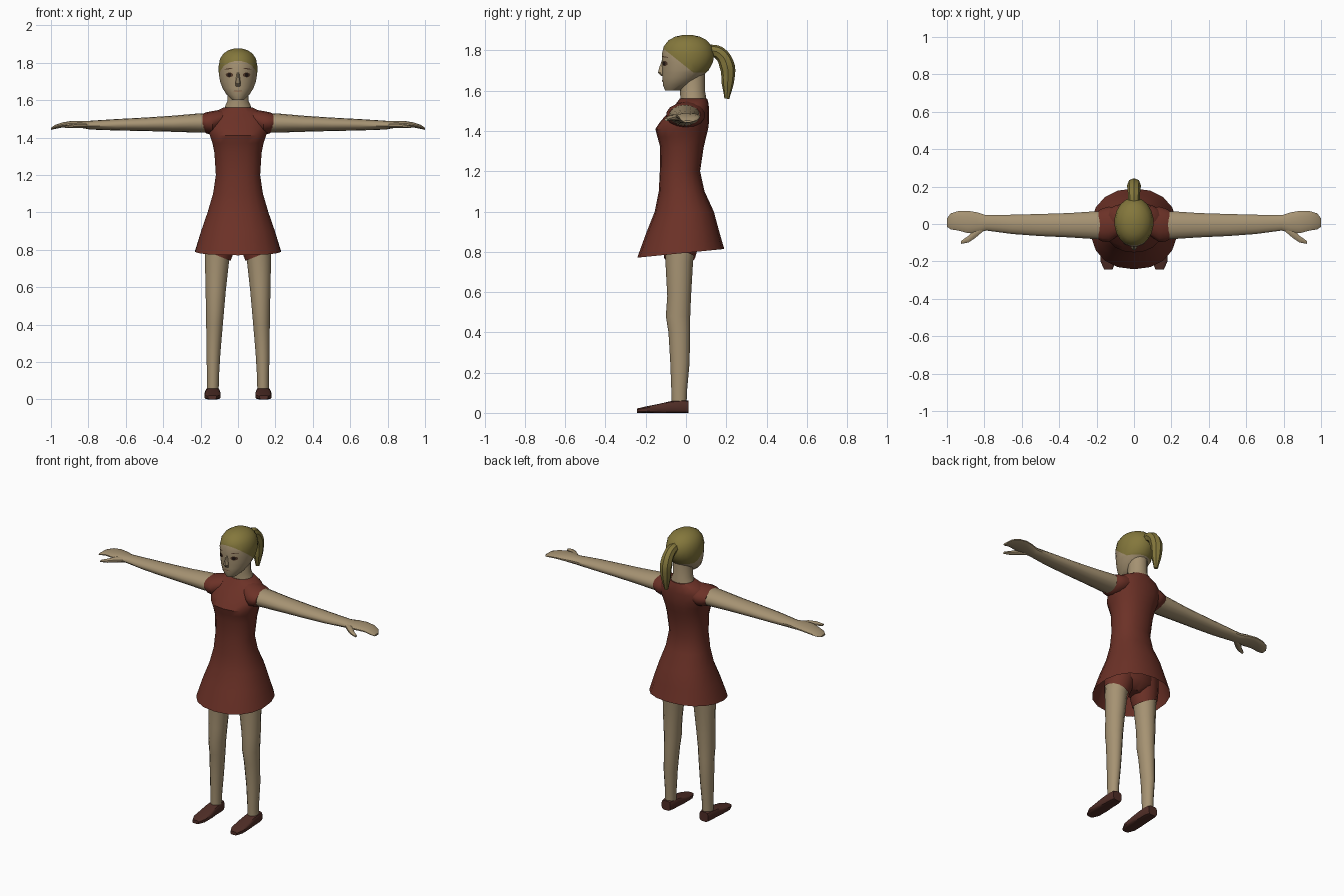
import bpy
import bmesh
from math import cos, sin, pi, radians, copysign
from mathutils import Vector
from mathutils.bvhtree import BVHTree

cube = bpy.data.objects.get("Cube")
if cube:
    bpy.data.objects.remove(cube)

parts = []


def material(name, rgb):
    mat = bpy.data.materials.new(name)
    mat.use_nodes = True
    mat.diffuse_color = (*rgb, 1)
    bsdf = next(n for n in mat.node_tree.nodes if n.type == 'BSDF_PRINCIPLED')
    bsdf.inputs["Base Color"].default_value = (*rgb, 1)
    bsdf.inputs["Roughness"].default_value = 0.8
    return mat


skin = material("skin", (0.38, 0.29, 0.17))
cloth = material("dress_red", (0.15, 0.031, 0.02))
blonde = material("hair_blonde", (0.23, 0.185, 0.045))
leather = material("shoe_brown", (0.08, 0.027, 0.02))
lash = material("eye_brown", (0.09, 0.045, 0.025))
pupil = material("pupil_dark", (0.015, 0.008, 0.006))
lip = material("lip_tan", (0.27, 0.16, 0.09))


def add_object(name, bm, *mats):
    mesh = bpy.data.meshes.new(name)
    bm.to_mesh(mesh)
    bm.free()
    for mat in mats:
        mesh.materials.append(mat)
    obj = bpy.data.objects.new(name, mesh)
    bpy.context.collection.objects.link(obj)
    parts.append(obj)
    return obj


def loft(axis, rings, side=1, n=14, power=1.0, open_start=False):
    """Skin rings (position, a_min, a_max, b_min, b_max) along an axis."""
    order = {'x': (0, 1, 2), 'y': (1, 0, 2), 'z': (2, 0, 1)}[axis]
    bm = bmesh.new()
    loops = []
    for pos, a_min, a_max, b_min, b_max in rings:
        loop = []
        for i in range(n):
            t = 2 * pi * (i + 0.5) / n
            c, s = (copysign(abs(f) ** power, f) for f in (cos(t), sin(t)))
            co = [0, 0, 0]
            co[order[0]] = pos
            co[order[1]] = (a_min + a_max + c * (a_max - a_min)) / 2
            co[order[2]] = (b_min + b_max + s * (b_max - b_min)) / 2
            co[0] *= side
            loop.append(bm.verts.new(co))
        loops.append(loop)
    for low, high in zip(loops, loops[1:]):
        for i in range(n):
            j = (i + 1) % n
            bm.faces.new((low[i], low[j], high[j], high[i]))
    if not open_start:
        bm.faces.new(loops[0])
    bm.faces.new(loops[-1])
    bmesh.ops.recalc_face_normals(bm, faces=bm.faces)
    return bm


def wide(*rings):
    """Rings symmetric in x: (z, half width, front, back)."""
    return [(z, -w, w, front, back) for z, w, front, back in rings]


# Dress with a flared, open skirt whose hem dips at the front
bm = loft('z', wide(
    (0.795, 0.232, -0.242, 0.19), (0.9, 0.2, -0.195, 0.165),
    (1.0, 0.165, -0.155, 0.138), (1.1, 0.135, -0.135, 0.092),
    (1.2, 0.12, -0.13, 0.07), (1.32, 0.128, -0.128, 0.088),
    (1.37, 0.138, -0.142, 0.1), (1.41, 0.152, -0.152, 0.11),
    (1.45, 0.165, -0.125, 0.115), (1.5, 0.165, -0.08, 0.115),
    (1.535, 0.135, -0.05, 0.112), (1.562, 0.075, -0.03, 0.105)),
    n=18, power=0.9, open_start=True)
for v in bm.verts:
    if v.co.z < 0.8:
        v.co.z += 0.1 * v.co.y
add_object("dress", bm, cloth)

# Shorts seat under the skirt
add_object("shorts_seat", loft('z', wide(
    (0.8, 0.05, -0.07, 0.03), (0.85, 0.15, -0.11, 0.08),
    (0.95, 0.15, -0.12, 0.1))), cloth)

# Neck
add_object("neck", loft('z', wide(
    (1.53, 0.075, -0.03, 0.1), (1.57, 0.07, -0.028, 0.1),
    (1.595, 0.058, -0.03, 0.095), (1.71, 0.058, -0.03, 0.095))), skin)

# Head, cut along the hairline and coloured above it
bm = loft('z', wide(
    (1.602, 0.032, -0.105, -0.02), (1.63, 0.062, -0.116, 0.03),
    (1.665, 0.084, -0.117, 0.075), (1.7, 0.097, -0.119, 0.113),
    (1.74, 0.104, -0.12, 0.135), (1.78, 0.105, -0.122, 0.142),
    (1.82, 0.098, -0.112, 0.13), (1.85, 0.078, -0.088, 0.105),
    (1.868, 0.05, -0.055, 0.07), (1.877, 0.018, -0.015, 0.03)), n=20)
hairline = Vector((0, -0.12, 1.815)), Vector((0, 0.8, 1)).normalized()
nape = Vector((0, 0, 1.69)), Vector((0, 0, 1))
for point, normal in (hairline, nape):
    bmesh.ops.bisect_plane(bm, geom=bm.verts[:] + bm.edges[:] + bm.faces[:],
                           plane_co=point, plane_no=normal)
for face in bm.faces:
    mid = face.calc_center_median()
    face.material_index = int(all((mid - p).dot(d) > 0 for p, d in (hairline, nape)))
face_surface = BVHTree.FromBMesh(bm)
add_object("head", bm, skin, blonde)

# Nose
add_object("nose", loft('z', wide(
    (1.672, 0.012, -0.124, -0.1), (1.69, 0.016, -0.141, -0.1),
    (1.715, 0.011, -0.134, -0.1), (1.75, 0.007, -0.121, -0.1)), n=8), skin)


def face_plate(name, mat, x, z, rx, rz, lift, slope=0.0):
    """Thin oval that follows the surface of the face."""
    bm = bmesh.new()

    def on_face(px, pz):
        hit = face_surface.ray_cast(Vector((px, -1, pz)), Vector((0, 1, 0)))[0]
        return bm.verts.new((px, hit.y - lift, pz))

    centre = on_face(x, z)
    rim = []
    for i in range(12):
        t = 2 * pi * i / 12
        rim.append(on_face(x + rx * cos(t), z + rz * sin(t) + slope * rx * cos(t)))
    for a, b in zip(rim, rim[1:] + rim[:1]):
        bm.faces.new((centre, a, b))
    add_object(name, bm, mat)


face_plate("mouth", lip, 0, 1.648, 0.024, 0.005, 0.003)

# Ponytail as a tapered tube
curve = bpy.data.curves.new("ponytail", 'CURVE')
curve.dimensions = '3D'
curve.bevel_depth = 1
curve.bevel_resolution = 2
curve.use_fill_caps = True
curve.resolution_u = 4
spline = curve.splines.new('BEZIER')
path = [(0.11, 1.8, 0.03), (0.165, 1.787, 0.033), (0.205, 1.72, 0.038),
        (0.207, 1.64, 0.031), (0.203, 1.56, 0.012)]
spline.bezier_points.add(len(path) - 1)
for point, (y, z, radius) in zip(spline.bezier_points, path):
    point.co = (0, y, z)
    point.radius = radius
    point.handle_left_type = point.handle_right_type = 'AUTO'
curve.materials.append(blonde)
tail = bpy.data.objects.new("ponytail", curve)
bpy.context.collection.objects.link(tail)
bpy.ops.object.select_all(action='DESELECT')
tail.select_set(True)
bpy.context.view_layer.objects.active = tail
bpy.ops.object.convert(target='MESH')
parts.append(bpy.context.view_layer.objects.active)

# Paired parts
for label, side in (("left", 1), ("right", -1)):
    # Face details
    face_plate(label + "_eye", lash, side * 0.046, 1.735, 0.02, 0.013, 0.002)
    face_plate(label + "_pupil", pupil, side * 0.046, 1.735, 0.01, 0.011, 0.004)
    face_plate(label + "_eyebrow", lash, side * 0.05, 1.768, 0.023, 0.003,
               0.003, -0.15 * side)

    # Cap sleeve, arm with hand, and thumb
    add_object(label + "_sleeve", loft('x', [
        (0.08, -0.06, 0.09, 1.44, 1.55), (0.135, -0.1, 0.095, 1.415, 1.542),
        (0.17, -0.095, 0.085, 1.422, 1.535), (0.19, -0.085, 0.073, 1.44, 1.527)],
        side), cloth)
    add_object(label + "_arm", loft('x', [
        (0.14, -0.08, 0.07, 1.428, 1.53), (0.2, -0.083, 0.07, 1.426, 1.53),
        (0.35, -0.073, 0.06, 1.431, 1.517), (0.5, -0.066, 0.055, 1.435, 1.507),
        (0.65, -0.055, 0.051, 1.438, 1.499), (0.79, -0.036, 0.048, 1.443, 1.49),
        (0.84, -0.05, 0.064, 1.452, 1.49), (0.89, -0.05, 0.072, 1.456, 1.489),
        (0.94, -0.036, 0.07, 1.454, 1.481), (0.98, -0.03, 0.058, 1.446, 1.467),
        (1.0, -0.015, 0.03, 1.441, 1.452)], side), skin)
    add_object(label + "_thumb", loft('x', [
        (0.8, -0.035, 0.01, 1.45, 1.483), (0.85, -0.078, -0.02, 1.45, 1.483),
        (0.885, -0.1, -0.062, 1.45, 1.475), (0.925, -0.107, -0.09, 1.45, 1.463)],
        side, n=8), skin)

    # Leg, shorts leg with a slanted edge, and shoe
    add_object(label + "_leg", loft('z', [
        (0.03, 0.103, 0.166, -0.07, 0.002), (0.12, 0.101, 0.166, -0.073, 0.006),
        (0.25, 0.093, 0.17, -0.078, 0.018), (0.4, 0.08, 0.171, -0.087, 0.02),
        (0.48, 0.073, 0.172, -0.1, 0.021), (0.58, 0.064, 0.175, -0.093, 0.025),
        (0.75, 0.045, 0.178, -0.102, 0.035), (0.9, 0.02, 0.175, -0.105, 0.06)],
        side), skin)
    bm = loft('z', [
        (0.765, 0.038, 0.184, -0.108, 0.045), (0.82, 0.02, 0.184, -0.112, 0.06),
        (0.92, 0.0, 0.175, -0.115, 0.08)], side, open_start=True)
    for v in bm.verts:
        v.co.z += 0.4 * (abs(v.co.x) - 0.1)
    add_object(label + "_shorts_leg", bm, cloth)
    add_object(label + "_shoe", loft('y', [
        (0.012, 0.106, 0.168, 0, 0.062), (-0.02, 0.097, 0.174, 0, 0.064),
        (-0.08, 0.096, 0.176, 0, 0.058), (-0.13, 0.092, 0.18, 0, 0.046),
        (-0.2, 0.094, 0.18, 0, 0.032), (-0.243, 0.115, 0.16, 0, 0.022)],
        side, n=12, power=0.5), leather)

# Smooth shading with sharp creases kept
bpy.ops.object.select_all(action='DESELECT')
for obj in parts:
    obj.select_set(True)
bpy.context.view_layer.objects.active = parts[0]
bpy.ops.object.shade_smooth_by_angle(angle=radians(40))
